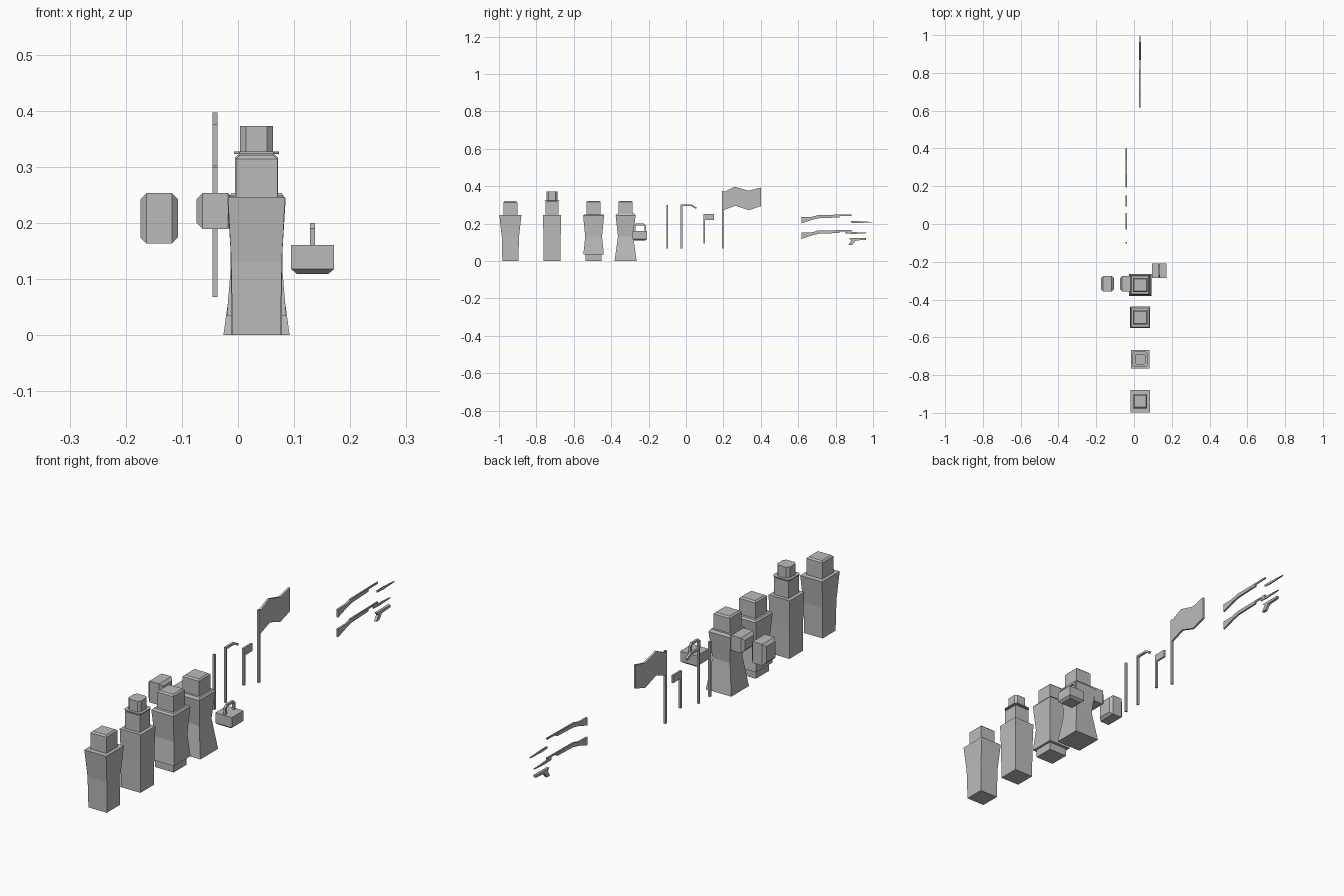
import bpy, bmesh
from mathutils import Vector

cube = bpy.data.objects.get("Cube")
if cube:
    bpy.data.objects.remove(cube, do_unlink=True)

grey = bpy.data.materials.new("plain grey")
grey.use_nodes = True
grey.diffuse_color = (0.5, 0.5, 0.5, 1)
grey.node_tree.nodes["Principled BSDF"].inputs["Base Color"].default_value = (0.5, 0.5, 0.5, 1)


def finish(name, bm):
    bmesh.ops.recalc_face_normals(bm, faces=bm.faces)
    mesh = bpy.data.meshes.new(name)
    bm.to_mesh(mesh)
    bm.free()
    mesh.materials.append(grey)
    obj = bpy.data.objects.new(name, mesh)
    bpy.context.collection.objects.link(obj)
    return obj


def loft(name, x, y, rings, corner=0):
    """Stack rectangles (half x, half y, z), optionally with cut corners."""
    bm = bmesh.new()
    loops = []
    for hx, hy, z in rings:
        if corner:
            cx, cy = hx - corner, hy - corner
            pts = [(cx, hy), (-cx, hy), (-hx, cy), (-hx, -cy),
                   (-cx, -hy), (cx, -hy), (hx, -cy), (hx, cy)]
        else:
            pts = [(hx, hy), (-hx, hy), (-hx, -hy), (hx, -hy)]
        loops.append([bm.verts.new((x + a, y + b, z)) for a, b in pts])
    for low, high in zip(loops, loops[1:]):
        n = len(low)
        for i in range(n):
            j = (i + 1) % n
            bm.faces.new((low[i], low[j], high[j], high[i]))
    bm.faces.new(loops[0])
    bm.faces.new(loops[-1])
    return finish(name, bm)


def plate(name, x, outline, thick):
    """Extrude a side outline of (y, z) points across x."""
    bm = bmesh.new()
    face = bm.faces.new([bm.verts.new((x - thick / 2, y, z)) for y, z in outline])
    out = bmesh.ops.extrude_face_region(bm, geom=[face])
    moved = [v for v in out["geom"] if isinstance(v, bmesh.types.BMVert)]
    bmesh.ops.translate(bm, verts=moved, vec=Vector((thick, 0, 0)))
    return finish(name, bm)


def bar(name, x, y, low, high, w=0.009):
    return loft(name, x, y, [(w / 2, w / 2, low), (w / 2, w / 2, high)])


def head(name, y, h, top):
    loft(name, FX, y, [(h, h, 0.245), (h, h, top - 0.006), (h - 0.006, h - 0.006, top)])


def pack(name, x0, x1, y, z0, z1, hy=0.041, cut=0.011):
    """Box whose two x ends taper inwards."""
    bm = bmesh.new()
    loops = []
    for x, c in ((x0, cut), (x0 + cut, 0), (x1 - cut, 0), (x1, cut)):
        loops.append([bm.verts.new((x, y + s * (hy - c), z)) for s, z in
                      ((-1, z0 + c), (1, z0 + c), (1, z1 - c), (-1, z1 - c))])
    for a, b in zip(loops, loops[1:]):
        for i in range(4):
            j = (i + 1) % 4
            bm.faces.new((a[i], a[j], b[j], b[i]))
    bm.faces.new(loops[0])
    bm.faces.new(loops[-1])
    return finish(name, bm)


# Four block figures in a row
FX = 0.033
loft("broad_body", FX, -0.939, [(0.043, 0.043, 0), (0.045, 0.046, 0.13), (0.051, 0.059, 0.246)])
head("broad_head", -0.939, 0.037, 0.32)

loft("slim_body", FX, -0.716, [(0.045, 0.045, 0), (0.046, 0.046, 0.13), (0.049, 0.049, 0.247)])
head("slim_head", -0.716, 0.034, 0.324)
loft("hat_brim", FX, -0.716, [(0.04, 0.04, 0.323), (0.04, 0.04, 0.327)], 0.01)
loft("hat_crown", FX, -0.716, [(0.029, 0.029, 0.325), (0.029, 0.029, 0.373)], 0.01)

loft("coat_body", FX, -0.494, [(0.043, 0.043, 0), (0.043, 0.043, 0.034), (0.053, 0.055, 0.034),
                              (0.045, 0.045, 0.13), (0.052, 0.056, 0.243), (0.046, 0.05, 0.25)])
head("coat_head", -0.494, 0.038, 0.322)

loft("dress_body", FX, -0.323, [(0.059, 0.059, 0), (0.041, 0.041, 0.13),
                               (0.051, 0.053, 0.243), (0.045, 0.047, 0.253)])
head("dress_head", -0.323, 0.038, 0.322)

# Packs beside the last figure
pack("backpack", -0.174, -0.107, -0.316, 0.163, 0.253)
pack("pouch", -0.074, -0.007, -0.316, 0.189, 0.253)

# Basket with arched handle
BX, BY = 0.133, -0.247
loft("basket", BX, BY, [(0.028, 0.028, 0.109), (0.0385, 0.039, 0.118), (0.0385, 0.039, 0.161)])
arch = [(-0.033, 0.16), (-0.033, 0.19), (-0.022, 0.2), (0.022, 0.2), (0.033, 0.19), (0.033, 0.16),
        (0.024, 0.16), (0.024, 0.186), (0.018, 0.191), (-0.018, 0.191), (-0.024, 0.186), (-0.024, 0.16)]
plate("basket_handle", BX, [(BY + y, z) for y, z in arch], 0.009)

# Staff, cane and flags
PX = -0.041
bar("staff", PX, -0.1, 0.068, 0.3)
plate("cane", PX, [(-0.029, 0.068), (-0.029, 0.302), (0.03, 0.302), (0.058, 0.286),
                   (0.053, 0.279), (0.028, 0.293), (-0.02, 0.293), (-0.02, 0.068)], 0.009)
bar("small_flag_pole", PX, 0.097, 0.095, 0.252)
plate("small_flag", PX, [(0.1, 0.252), (0.15, 0.252), (0.15, 0.22), (0.1, 0.22)], 0.008)
bar("large_flag_pole", PX, 0.197, 0.068, 0.375)
plate("large_flag", PX, [(0.195, 0.27), (0.265, 0.296), (0.335, 0.272), (0.4, 0.293),
                         (0.4, 0.392), (0.335, 0.376), (0.26, 0.397), (0.195, 0.366)], 0.009)

# Two long guns, the lower one with a fixed blade
GX = 0.031
for name, dz in (("upper", 0), ("lower", -0.083)):
    stock = [(0.617, 0.235), (0.617, 0.201), (0.68, 0.222), (0.712, 0.229), (0.82, 0.233),
             (0.82, 0.244), (0.71, 0.246), (0.67, 0.236)]
    plate(name + "_gun_stock", GX, [(y, z + dz) for y, z in stock], 0.008)
    barrel = [(0.70, 0.238), (0.884, 0.242), (0.884, 0.249), (0.70, 0.246)]
    plate(name + "_gun_barrel", GX, [(y, z + dz) for y, z in barrel], 0.005)
for name, y, z in (("loose", 0.881, 0.207), ("fixed", 0.854, 0.149)):
    blade = [(0, -0.002), (0.04, -0.004), (0.115, 0), (0.115, 0.002), (0.04, 0.006), (0, 0.006)]
    plate(name + "_blade", GX, [(y + a, z + b) for a, b in blade], 0.005)
plate("blade_socket", GX, [(0.855, 0.158), (0.885, 0.15), (0.885, 0.156), (0.862, 0.166)], 0.006)

# Pistol
plate("pistol", GX, [(0.873, 0.122), (0.963, 0.123), (0.963, 0.113), (0.907, 0.11),
                     (0.89, 0.087), (0.869, 0.087), (0.884, 0.11)], 0.011)
